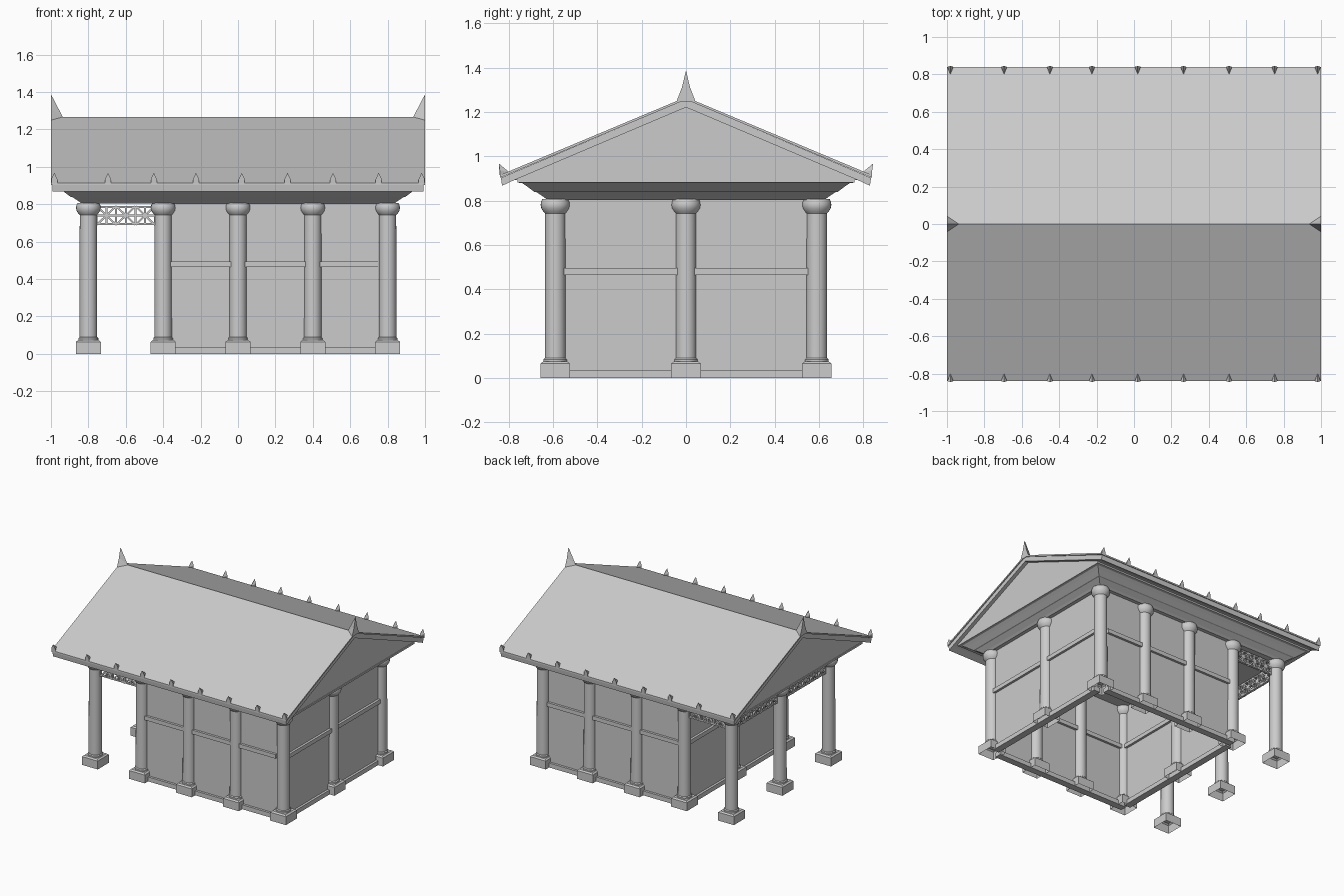
import bpy, bmesh, math
from mathutils import Vector, Matrix

if "Cube" in bpy.data.objects:
    bpy.data.objects.remove(bpy.data.objects["Cube"])

stone = bpy.data.materials.new("pale_grey_stone")
stone.diffuse_color = (0.6, 0.6, 0.6, 1)
stone.use_nodes = True
stone.node_tree.nodes["Principled BSDF"].inputs["Base Color"].default_value = stone.diffuse_color
CX, CY = 0.8, 0.59          # column grid half sizes
ROWS = [-0.8, -0.4, 0.0, 0.4, 0.8]


def finish(name, bm, smooth=False):
    bmesh.ops.recalc_face_normals(bm, faces=bm.faces)
    if smooth:
        for f in bm.faces:
            f.smooth = True
        for e in bm.edges:
            if e.calc_face_angle(0) > math.radians(35):
                e.smooth = False
    me = bpy.data.meshes.new(name)
    bm.to_mesh(me)
    bm.free()
    me.materials.append(stone)
    return place(name, me)


def place(name, me, loc=(0, 0, 0)):
    ob = bpy.data.objects.new(name, me)
    ob.location = loc
    bpy.context.collection.objects.link(ob)
    return ob


def add_box(bm, lo, hi):
    lo, hi = Vector(lo), Vector(hi)
    m = Matrix.Translation((lo + hi) / 2) @ Matrix.Diagonal((*(hi - lo), 1))
    bmesh.ops.create_cube(bm, size=1, matrix=m)


def add_rings(bm, rings, cap_bottom=True):
    """Skin a stack of equal point loops."""
    loops = [[bm.verts.new(p) for p in r] for r in rings]
    n = len(loops[0])
    for a, b in zip(loops, loops[1:]):
        for i in range(n):
            j = (i + 1) % n
            bm.faces.new((a[i], a[j], b[j], b[i]))
    bm.faces.new(loops[-1])
    if cap_bottom:
        bm.faces.new(loops[0][::-1])


def circle(r, z, n=24):
    return [(r * math.cos(2 * math.pi * i / n), r * math.sin(2 * math.pi * i / n), z)
            for i in range(n)]


def rect(hx, hy, z):
    return [(-hx, -hy, z), (hx, -hy, z), (hx, hy, z), (-hx, hy, z)]


def extrude_x(bm, profile, hx):
    add_rings(bm, [[(x, y, z) for y, z in profile] for x in (-hx, hx)])


# Column: square plinth, foot ring, shaft and rounded capital
bm = bmesh.new()
add_rings(bm, [rect(h, h, z) for h, z in [(.067, 0), (.067, .064), (.056, .073)]], False)
add_rings(bm, [circle(r, z) for r, z in [
    (.053, .07), (.053, .084), (.047, .09), (.046, .742), (.053, .75), (.063, .765),
    (.066, .78), (.064, .795), (.058, .808)]])
column = finish("column", bm, True)
spots = [(x, y) for y in (-CY, CY) for x in ROWS] + [(-.8, 0), (-.4, 0), (.8, 0)]
column.location = (*spots[0], 0)
for s in spots[1:]:
    place("column", column.data, (*s, 0))

# Thin walls on the column lines, with rails at the foot and mid height
walls, rails = bmesh.new(), bmesh.new()
BANDS = [(0, .034), (.464, .495)]
for y in (-CY, CY):
    add_box(walls, (-.4, y - .008, 0), (.75, y + .008, .81))
    for a, b in BANDS:
        add_box(rails, (-.4, y - .026, a), (.75, y + .026, b))
for x in (-.4, CX):
    add_box(walls, (x - .008, -.55, 0), (x + .008, .55, .81))
    for a, b in BANDS:
        add_box(rails, (x - .026, -.55, a), (x + .026, .55, b))
finish("hall_walls", walls)
finish("wall_rails", rails)


# Pierced lattice panels between the porch columns
def lattice(p, q, cells):
    p, q = Vector((*p, 0)), Vector((*q, 0))
    d = q - p
    length = d.length
    frame = Matrix.Translation(p) @ Matrix.Rotation(math.atan2(d.y, d.x), 4, 'Z')
    lo, hi, t = .69, .79, .010
    bm = bmesh.new()

    def bar(u0, z0, u1, z1):
        run = math.hypot(u1 - u0, z1 - z0)
        m = (frame @ Matrix.Translation(((u0 + u1) / 2, 0, (z0 + z1) / 2))
             @ Matrix.Rotation(-math.atan2(z1 - z0, u1 - u0), 4, 'Y')
             @ Matrix.Diagonal((run, .018, t, 1)))
        bmesh.ops.create_cube(bm, size=1, matrix=m)

    mid, w = (lo + hi) / 2, length / cells
    for z in (lo + t / 2, mid, hi - t / 2):
        bar(0, z, length, z)
    for i in range(2 * cells + 1):
        bar(i * w / 2, lo, i * w / 2, hi)
    for i in range(cells):
        bar(i * w, lo, (i + 1) * w, hi)
        bar(i * w, hi, (i + 1) * w, lo)
    finish("porch_lattice", bm)


for s in (-1, 1):
    lattice((-.755, s * CY), (-.445, s * CY), 3)
    lattice((-CX, s * .045), (-CX, s * .545), 5)

# Stepped entablature spreading outwards to the eaves
bm = bmesh.new()
add_rings(bm, [rect(CX + o, CY + o, z) for o, z in [
    (.035, .803), (.05, .815), (.085, .838), (.095, .84), (.13, .866), (.15, .880),
    (.17, .881), (.17, .895)]])
finish("entablature", bm)

# Gable body set back under the roof
bm = bmesh.new()
extrude_x(bm, [(-.775, .893), (.775, .893), (0, 1.225)], .965)
finish("gable", bm)

# Roof: thick slab under a thin covering
bm = bmesh.new()
extrude_x(bm, [(-.835, .903), (-.83, .867), (-.79, .886), (0, 1.221), (.79, .886),
               (.83, .867), (.835, .903), (0, 1.257)], .993)
finish("roof_slab", bm)
bm = bmesh.new()
extrude_x(bm, [(-.84, .915), (-.84, .903), (0, 1.256), (.84, .903), (.84, .915),
               (0, 1.267)], 1)
finish("roof_covering", bm)


# Pointed ornaments: outline in a plane, drawn back to one point
def spike(bm, outline, back):
    vs = [bm.verts.new(p) for p in outline]
    tip = bm.verts.new(back)
    bm.faces.new(vs)
    for a, b in zip(vs, vs[1:] + vs[:1]):
        bm.faces.new((a, b, tip))


bm = bmesh.new()
for s in (-1, 1):
    spike(bm, [(s, y, z) for y, z in [(-.043, 1.247), (-.018, 1.312), (0, 1.388),
                                      (.018, 1.312), (.043, 1.247)]], (s * .937, 0, 1.267))
finish("ridge_finials", bm)

bm = bmesh.new()
for s in (-1, 1):
    for x in (-.982, -.695, -.45, -.225, .02, .265, .508, .752, .982):
        spike(bm, [(x + u, s * y, z) for u, y, z in [
            (-.016, .84, .91), (-.016, .84, .935), (0, .845, .968),
            (.016, .84, .935), (.016, .84, .91)]], (x, s * .80, .93))
finish("eave_ornaments", bm)
